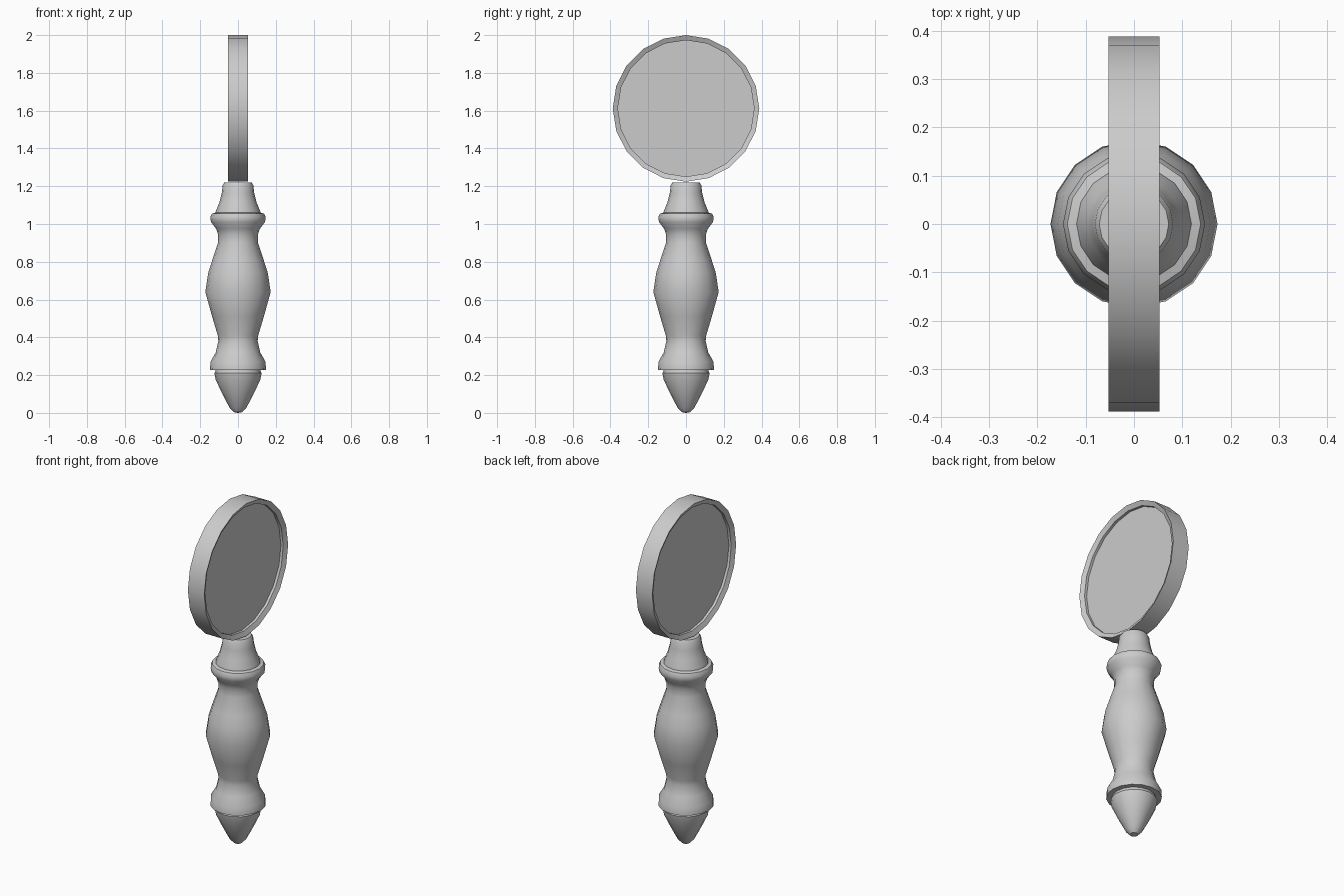
import bpy, bmesh
from math import pi, radians
from mathutils import Matrix, Vector

if "Cube" in bpy.data.objects:
    bpy.data.objects.remove(bpy.data.objects["Cube"])


def lathe(name, profile, sides, matrix=Matrix(), smooth=35):
    """Revolve (radius, height) points around z, then place with matrix."""
    bm = bmesh.new()
    verts = [bm.verts.new((r, 0, z)) for r, z in profile]
    edges = [bm.edges.new(pair) for pair in zip(verts, verts[1:])]
    bmesh.ops.spin(bm, geom=verts + edges, cent=(0, 0, 0), axis=(0, 0, 1),
                   angle=2 * pi, steps=sides, use_duplicate=False)
    bmesh.ops.remove_doubles(bm, verts=bm.verts, dist=0.0005)
    bmesh.ops.dissolve_degenerate(bm, edges=bm.edges, dist=0.0001)
    bmesh.ops.transform(bm, matrix=matrix, verts=bm.verts)
    bmesh.ops.recalc_face_normals(bm, faces=bm.faces)
    mesh = bpy.data.meshes.new(name)
    bm.to_mesh(mesh)
    bm.free()
    obj = bpy.data.objects.new(name, mesh)
    bpy.context.collection.objects.link(obj)
    bpy.ops.object.select_all(action='DESELECT')
    obj.select_set(True)
    bpy.context.view_layer.objects.active = obj
    bpy.ops.object.shade_smooth_by_angle(angle=radians(smooth))
    return obj


# Turned handle: pointed pommel, lower collar, swollen grip, upper collar, neck
lathe("handle", [
    (0, 0), (0.022, 0.004), (0.045, 0.028), (0.085, 0.105), (0.118, 0.175),
    (0.125, 0.21), (0.118, 0.222), (0.118, 0.228),
    (0.148, 0.228), (0.146, 0.27), (0.118, 0.32), (0.104, 0.38), (0.107, 0.41),
    (0.137, 0.51), (0.173, 0.64), (0.158, 0.74), (0.139, 0.8), (0.106, 0.9),
    (0.106, 0.945), (0.116, 0.975), (0.143, 1.01), (0.147, 1.035),
    (0.138, 1.055), (0.119, 1.06), (0.117, 1.07), (0.098, 1.115),
    (0.086, 1.165), (0.081, 1.205), (0.072, 1.22), (0, 1.22)], 16)

# Disc axis lies along x, with a vertex at the top
disc = Matrix.Translation((0, 0, 1.612)) @ Matrix.Rotation(pi / 2, 4, 'Y')

# Rim with inward-sloping lips on both sides
half = [(0.361, 0.02), (0.361, 0.04), (0.388, 0.053)]
rim = half + [(r, -h) for r, h in reversed(half)]
lathe("rim", rim + rim[:1], 20, disc)

# Recessed glass
lathe("glass", [(0, 0.025), (0.361, 0.025), (0.361, -0.025), (0, -0.025)], 20, disc)
